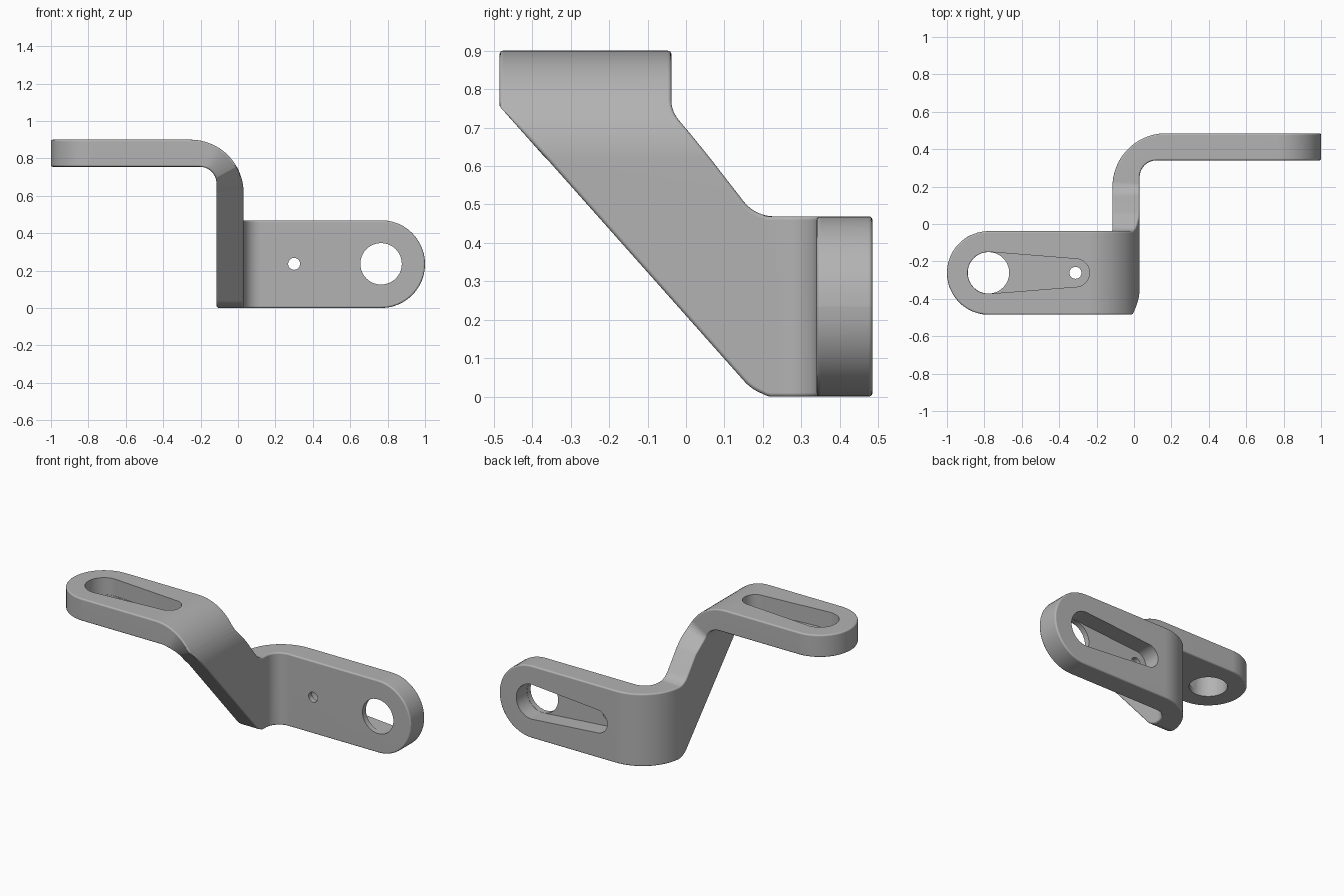
import bpy, bmesh
from math import pi, sin, cos, tan
from mathutils import Vector

cube = bpy.data.objects.get("Cube")
if cube:
    bpy.data.objects.remove(cube)

# Main dimensions
X_IN, X_OUT = -0.115, 0.03        # web thickness
OUTER, INNER = 0.285, 0.09        # bend radii
LEAD = OUTER - INNER - (X_OUT - X_IN)   # straight run before the inner arc
ARC = OUTER * pi / 2
BEND_Z, BEND_Y = 0.615, 0.2       # where the two bends begin
TOP_END = BEND_Z + ARC + X_OUT - OUTER + 1
LOW_END = BEND_Y + ARC + 1 - (X_IN + OUTER)
STEPS = 18

steel = bpy.data.materials.new("plain grey")
steel.use_nodes = True
grey = (0.45, 0.45, 0.45, 1)
steel.diffuse_color = grey
steel.node_tree.nodes["Principled BSDF"].inputs["Base Color"].default_value = grey


def rounded(corners, steps=12):
    """Polygon with each corner replaced by an arc of its own radius."""
    points = []
    for i, (x, y, r) in enumerate(corners):
        p = Vector((x, y))
        a = (Vector(corners[i - 1][:2]) - p).normalized()
        b = (Vector(corners[(i + 1) % len(corners)][:2]) - p).normalized()
        half = a.angle(b) / 2
        centre = p + (a + b).normalized() * r / sin(half)
        start, end = p + a * r / tan(half) - centre, p + b * r / tan(half) - centre
        sweep = start.angle(end)
        for k in range(steps + 1):
            t = k / steps
            points.append(centre + (start * sin((1 - t) * sweep) + end * sin(t * sweep)) / sin(sweep))
    return points


def prism(points, low, high, place):
    """Extrude a 2D outline between two depths, placed by a function."""
    bm = bmesh.new()
    loops = [[bm.verts.new(place(p[0], p[1], d)) for p in points] for d in (low, high)]
    bm.faces.new(loops[0])
    bm.faces.new(loops[1])
    n = len(points)
    for i in range(n):
        j = (i + 1) % n
        bm.faces.new((loops[0][i], loops[0][j], loops[1][j], loops[1][i]))
    bmesh.ops.recalc_face_normals(bm, faces=bm.faces)
    return bm


def make_object(name, bm):
    mesh = bpy.data.meshes.new(name)
    bm.to_mesh(mesh)
    bm.free()
    mesh.materials.append(steel)
    obj = bpy.data.objects.new(name, mesh)
    bpy.context.collection.objects.link(obj)
    return obj


def corner(f, lead, r):
    """Point on a quarter turn: distance along and distance across."""
    q = f * (2 * lead + r * pi / 2)
    a = min(max((q - lead) / r, 0), pi / 2)
    return min(q, lead) + r * sin(a), r * (1 - cos(a)) + max(0, q - lead - r * pi / 2)


def fold(s, t):
    """Fold a flat distance s past the bend start; t is 0 inside, 1 outside."""
    f = min(max(s / ARC, 0), 1)
    ai, ci = corner(f, LEAD, INNER)
    ao, co = corner(f, 0, OUTER)
    thick = X_OUT - X_IN
    along = ai + t * (ao - ai)
    across = (thick + ci) * (1 - t) + co * t
    return along, across + max(0, s - ARC)


# Flat plate with rounded rims
outline = rounded([
    (-0.485, 0.757, 0.01), (0.187, 0, 0.12), (LOW_END, 0, 0.234), (LOW_END, 0.469, 0.234),
    (0.18, 0.469, 0.1), (-0.038, 0.75, 0.1), (-0.038, TOP_END, 0.223), (-0.485, TOP_END, 0.223)])
bm = prism(outline, X_IN, X_OUT, lambda u, v, d: (d, u, v))
bmesh.ops.remove_doubles(bm, verts=bm.verts, dist=0.0005)
rims = [e for e in bm.edges if abs(e.verts[0].co.x - e.verts[1].co.x) < 1e-5]
bmesh.ops.bevel(bm, geom=rims, offset=0.028, segments=4, profile=0.5, affect='EDGES', clamp_overlap=True)

# Slice the plate across both bends
for axis, begin in ((Vector((0, 0, 1)), BEND_Z), (Vector((0, 1, 0)), BEND_Y)):
    for k in range(STEPS + 1):
        bmesh.ops.bisect_plane(bm, geom=bm.verts[:] + bm.edges[:] + bm.faces[:],
                               plane_co=axis * (begin + ARC * k / STEPS), plane_no=axis, dist=1e-5)

# Fold the upper tab to the right and the lower tab to the left
for v in bm.verts:
    x, y, z = v.co
    t = (x - X_IN) / (X_OUT - X_IN)
    if z > BEND_Z:
        along, across = fold(z - BEND_Z, t)
        z, x = BEND_Z + along, X_OUT - across
        if z < 0.755:
            y = max(y, -0.485 + (0.755 - z) * 0.89)
    elif y > BEND_Y:
        along, across = fold(y - BEND_Y, 1 - t)
        y, x = BEND_Y + along, X_IN + across
    v.co = (x, y, z)
bmesh.ops.recalc_face_normals(bm, faces=bm.faces)
bracket = make_object("bent_bracket", bm)


def circle(cx, r, start=0, sweep=2 * pi, n=40):
    return [(cx + r * cos(start + sweep * k / n), r * sin(start + sweep * k / n)) for k in range(n)]


def cut(points, low, high, place):
    cutter = make_object("cutter", prism(points, low, high, place))
    cutter.hide_render = True
    mod = bracket.modifiers.new("cut", 'BOOLEAN')
    mod.operation = 'DIFFERENCE'
    mod.solver = 'EXACT'
    mod.object = cutter
    bpy.context.view_layer.objects.active = bracket
    bpy.ops.object.modifier_apply(modifier=mod.name)
    bpy.data.objects.remove(cutter)


# Tapered pocket, large hole and small hole in each tab
SPAN, BIG, TAIL, PIN = 0.465, 0.112, 0.075, 0.032
pocket = circle(0, BIG, pi / 2, pi, 24) + [(0, -BIG)] + circle(SPAN, TAIL, -pi / 2, pi, 24) + [(SPAN, TAIL)]
tabs = ((0.9, lambda a, b, d: (-0.778 + a, -0.261 + b, d)),
        (0.485, lambda a, b, d: (0.765 - a, d, 0.236 + b)))
for face, place in tabs:
    floor = face - 0.11
    cut(pocket, floor, face + 0.1, place)
    cut(circle(0, BIG * 0.99), face - 0.25, floor + 0.01, place)
    cut(circle(SPAN, PIN, n=24), face - 0.25, floor + 0.01, place)

# Smooth shading with crisp pocket edges
bpy.ops.object.select_all(action='DESELECT')
bracket.select_set(True)
bpy.context.view_layer.objects.active = bracket
bpy.ops.object.shade_smooth_by_angle(angle=pi / 6)
normals = bracket.modifiers.new("even_normals", 'WEIGHTED_NORMAL')
normals.keep_sharp = True
